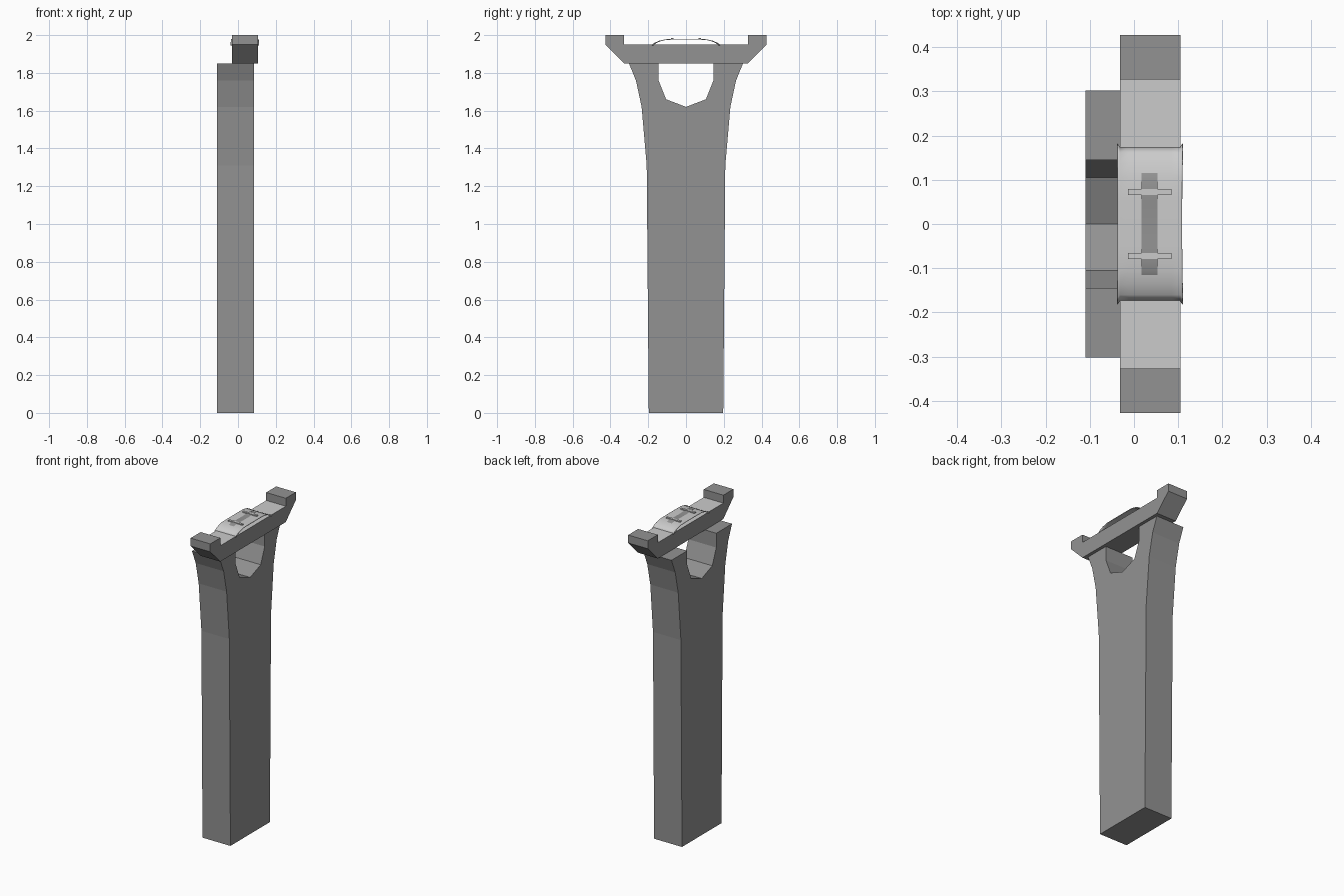
import bpy, bmesh

if "Cube" in bpy.data.objects:
    bpy.data.objects.remove(bpy.data.objects["Cube"])


def grey(name, v):
    mat = bpy.data.materials.new(name)
    mat.diffuse_color = (v, v, v, 1)
    mat.use_nodes = True
    mat.node_tree.nodes["Principled BSDF"].inputs["Base Color"].default_value = mat.diffuse_color
    return mat


dark = grey("dark_grey", 0.29)
light = grey("light_grey", 0.8)


def new_object(name, bm, mat, recalc=True):
    if recalc:
        bmesh.ops.recalc_face_normals(bm, faces=bm.faces)
    mesh = bpy.data.meshes.new(name)
    bm.to_mesh(mesh)
    bm.free()
    mesh.materials.append(mat)
    ob = bpy.data.objects.new(name, mesh)
    bpy.context.collection.objects.link(ob)
    return ob


def extrude_profile(name, half, x0, x1):
    """Mirror a half profile (y, z) and extrude it along x."""
    pts = half + [(-y, z) for y, z in reversed(half) if y > 0]
    bm = bmesh.new()
    face = bm.faces.new([bm.verts.new((x0, y, z)) for y, z in pts])
    out = bmesh.ops.extrude_face_region(bm, geom=[face])
    verts = [g for g in out["geom"] if isinstance(g, bmesh.types.BMVert)]
    bmesh.ops.translate(bm, verts=verts, vec=(x1 - x0, 0, 0))
    return new_object(name, bm, dark)


def sheet(name, xs, path, mat):
    """Open strip: path(x) returns (y, z) points, lofted across xs."""
    bm = bmesh.new()
    rows = [[bm.verts.new((x, y, z)) for y, z in path(x)] for x in xs]
    for a, b in zip(rows, rows[1:]):
        for i in range(len(a) - 1):
            bm.faces.new((a[i], b[i], b[i + 1], a[i + 1]))
    ob = new_object(name, bm, mat, recalc=False)
    for p in ob.data.polygons:
        p.use_smooth = True
    return ob


def box(name, lo, hi, mat):
    bm = bmesh.new()
    bmesh.ops.create_cube(bm, size=1)
    for v in bm.verts:
        v.co = [lo[i] + (v.co[i] + 0.5) * (hi[i] - lo[i]) for i in range(3)]
    return new_object(name, bm, mat)


# Flared post with a faceted notch in its top
extrude_profile("post", [
    (0, 1.62), (0.105, 1.66), (0.145, 1.76), (0.145, 1.85), (0.302, 1.85),
    (0.265, 1.76), (0.235, 1.62), (0.208, 1.31), (0.197, 0)], -0.11, 0.085)

# Cross beam with chamfered, raised ends and a light seat between them
beam = extrude_profile("cross_beam", [
    (0.327, 1.95), (0.327, 2.0), (0.427, 2.0), (0.427, 1.95),
    (0.327, 1.85)], -0.032, 0.105)
beam.data.materials.append(light)
for p in beam.data.polygons:
    if p.normal.z > 0.9 and abs(p.center.y) < 0.1:
        p.material_index = 1


# Thin arched pad, its two side edges slightly longer
def pad_path(x):
    k = 1.04 if x < -0.033 or x > 0.106 else 1.0
    half = [(0.175, 1.948), (0.16, 1.96), (0.137, 1.97), (0.105, 1.978), (0.05, 1.979)]
    return [(-y * k, z) for y, z in half] + [(y * k, z) for y, z in reversed(half)]


pad = sheet("arched_pad", [-0.037, -0.032, -0.012, 0.035, 0.085, 0.105, 0.109],
            pad_path, light)
solid = pad.modifiers.new("thickness", "SOLIDIFY")
solid.thickness = 0.003
solid.offset = -1


# Strap passing under the two bars and sagging between them
def strap_path(x):
    half = [(0.115, 1.977), (0.105, 1.981), (0.072, 1.983), (0.05, 1.982), (0.025, 1.981)]
    return ([(-y, z) for y, z in half] + [(0, 1.9805)]
            + [(y, z) for y, z in reversed(half)])


sheet("strap", [0.017, 0.053], strap_path, dark)

# Retaining bars across the pad, over the strap
for side, label in ((-1, "front"), (1, "back")):
    box(label + "_bar", (-0.014, side * 0.072 - 0.007, 1.977),
        (0.085, side * 0.072 + 0.007, 1.985), light)
